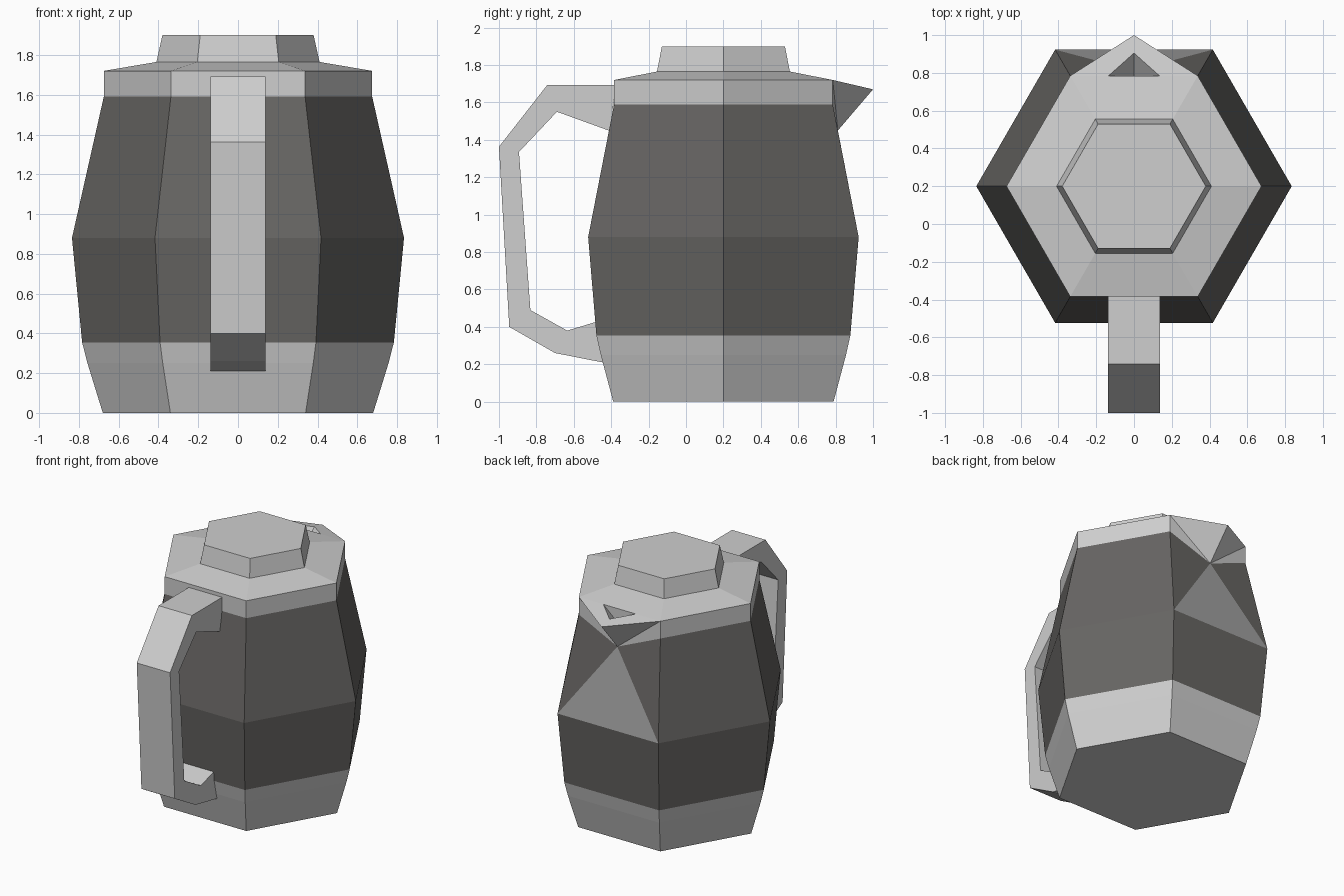
import bpy, bmesh, math

if "Cube" in bpy.data.objects:
    bpy.data.objects.remove(bpy.data.objects["Cube"])

def material(name, rgb):
    m = bpy.data.materials.new(name)
    m.diffuse_color = (*rgb, 1)
    m.use_nodes = True
    m.node_tree.nodes["Principled BSDF"].inputs["Base Color"].default_value = m.diffuse_color
    return m

light = material("light grey", (0.62, 0.62, 0.62))
dark = material("dark grey", (0.135, 0.130, 0.124))
mid = material("mid grey", (0.36, 0.36, 0.355))

CY = 0.2  # the jug sits behind the handle

def ring(bm, r, z):
    return [bm.verts.new((r * math.cos(k * math.pi / 3),
                          CY + r * math.sin(k * math.pi / 3), z)) for k in range(6)]

def finish(bm, name, mats):
    bmesh.ops.recalc_face_normals(bm, faces=bm.faces)
    me = bpy.data.meshes.new(name)
    bm.to_mesh(me)
    bm.free()
    for m in mats:
        me.materials.append(m)
    ob = bpy.data.objects.new(name, me)
    bpy.context.collection.objects.link(ob)
    return ob

# Hexagonal jug body with pouring spout
bm = bmesh.new()
profile = [(0.68, 0), (0.757, 0.25), (0.784, 0.355), (0.835, 0.88),
           (0.675, 1.59), (0.675, 1.72), (0.41, 1.765)]
rings = [ring(bm, r, z) for r, z in profile]
bm.faces.new(rings[0])
bm.faces.new(rings[-1])
for i in range(6):
    for k in range(6):
        if k == 1 and i >= 3:      # back side is built with the spout
            continue
        n = (k + 1) % 6
        f = bm.faces.new((rings[i][k], rings[i][n], rings[i + 1][n], rings[i + 1][k]))
        f.material_index = 1 if i in (2, 3) else 0

rim_y = rings[5][1].co.y
throat = bm.verts.new((0, 0.812, 1.45))
tip = bm.verts.new((0, 1.0, 1.67))
hole_tip = bm.verts.new((0, 0.905, 1.692))
pit = bm.verts.new((0, rim_y, 1.60))
hole = {s: bm.verts.new((s * 0.135, rim_y, 1.72)) for s in (1, -1)}
side = {1: 1, -1: 2}               # ring corner on each side of the spout

f = bm.faces.new((rings[3][1], rings[3][2], throat))
f.material_index = 2
for s, k in side.items():
    f = bm.faces.new((rings[3][k], rings[4][k], throat))
    f.material_index = 1
    bm.faces.new((rings[4][k], rings[5][k], throat))
    bm.faces.new((rings[5][k], tip, throat))
    bm.faces.new((rings[5][k], hole[s], hole_tip, tip))
    bm.faces.new((hole[s], pit, hole_tip))
bm.faces.new((hole[1], hole[-1], pit))
bm.faces.new((rings[5][1], hole[1], hole[-1], rings[5][2], rings[6][2], rings[6][1]))
finish(bm, "jug_body", [light, dark, mid])

# Raised hexagonal lid
bm = bmesh.new()
low, high = ring(bm, 0.41, 1.765), ring(bm, 0.38, 1.90)
bm.faces.new(high)
for k in range(6):
    n = (k + 1) % 6
    bm.faces.new((low[k], low[n], high[n], high[k]))
finish(bm, "lid", [light])

# Handle: side profile extruded across x
outline = [(-0.38, 1.693), (-0.742, 1.693), (-1.0, 1.363), (-0.945, 0.40),
           (-0.70, 0.26), (-0.43, 0.207), (-0.47, 0.43), (-0.635, 0.38),
           (-0.832, 0.49), (-0.893, 1.335), (-0.69, 1.55), (-0.40, 1.445)]
bm = bmesh.new()
f = bm.faces.new([bm.verts.new((-0.138, y, z)) for y, z in outline])
ext = bmesh.ops.extrude_face_region(bm, geom=[f], use_keep_orig=True)
bmesh.ops.translate(bm, vec=(0.276, 0, 0),
                    verts=[g for g in ext["geom"] if isinstance(g, bmesh.types.BMVert)])
finish(bm, "handle", [light])
